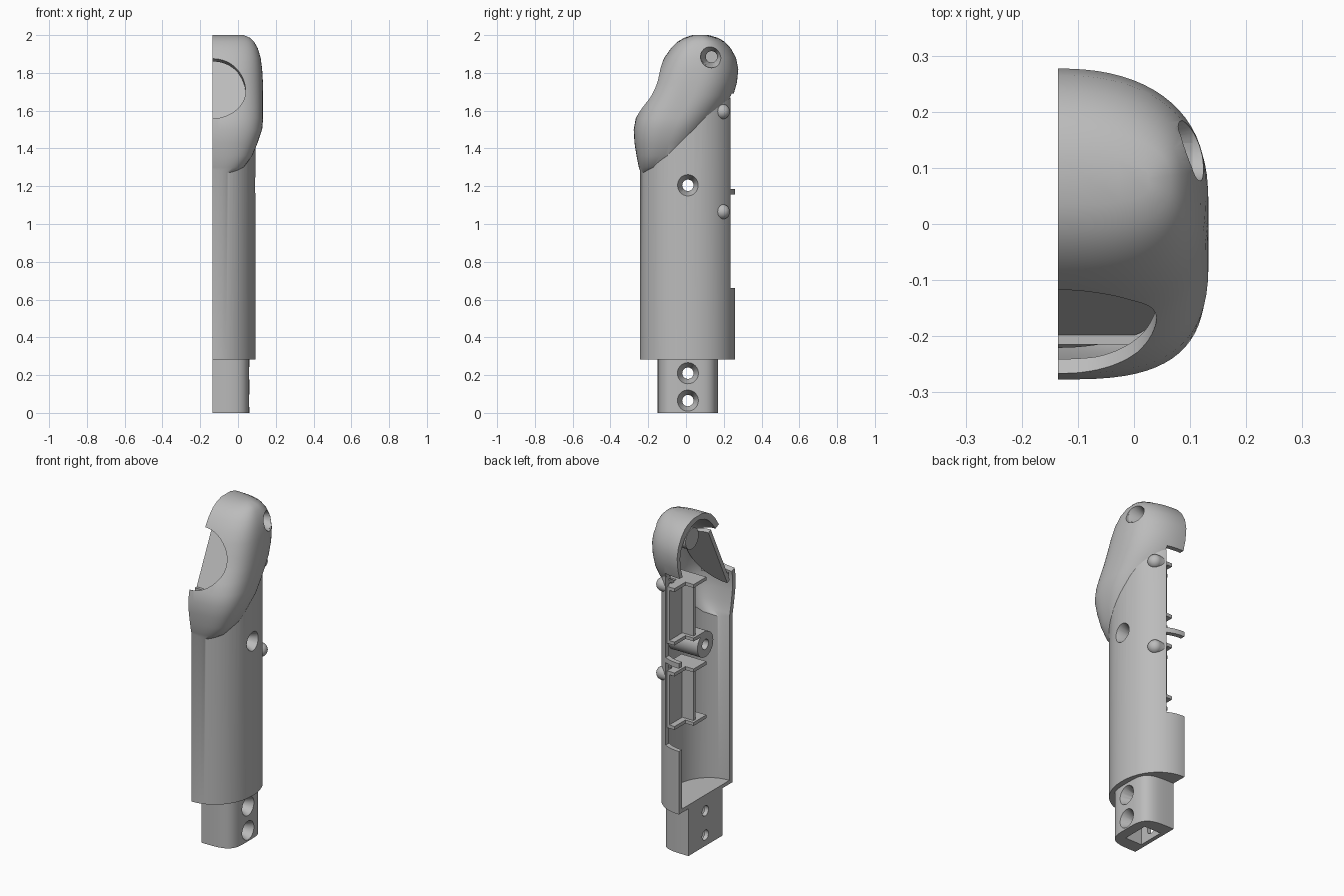
import bpy, bmesh, math
from mathutils import Vector, Matrix

if "Cube" in bpy.data.objects:
    bpy.data.objects.remove(bpy.data.objects["Cube"], do_unlink=True)

SPLIT = -0.135   # plane where the two halves of the handle meet
WALL = 0.028

grey = bpy.data.materials.new("light_grey_plastic")
grey.use_nodes = True
grey.diffuse_color = (0.5, 0.5, 0.5, 1)
grey.node_tree.nodes["Principled BSDF"].inputs["Base Color"].default_value = (0.5, 0.5, 0.5, 1)


def finish(name, bm):
    bmesh.ops.recalc_face_normals(bm, faces=bm.faces)
    mesh = bpy.data.meshes.new(name)
    bm.to_mesh(mesh)
    bm.free()
    mesh.materials.append(grey)
    ob = bpy.data.objects.new(name, mesh)
    bpy.context.collection.objects.link(ob)
    return ob


def box(name, x, y, z):
    bm = bmesh.new()
    bmesh.ops.create_cube(bm, size=1)
    for v in bm.verts:
        v.co = [r[0] + (c + 0.5) * (r[1] - r[0]) for r, c in zip((x, y, z), v.co)]
    return finish(name, bm)


def rod(name, start, end, r1, r2=None, sides=40):
    """Cylinder or cone between two points."""
    a, b = Vector(start), Vector(end)
    bm = bmesh.new()
    turn = (b - a).to_track_quat('Z', 'Y').to_matrix().to_4x4()
    bmesh.ops.create_cone(bm, cap_ends=True, segments=sides, radius1=r1,
                          radius2=r1 if r2 is None else r2, depth=(b - a).length,
                          matrix=Matrix.Translation((a + b) / 2) @ turn)
    return finish(name, bm)


def ring(ymin, ymax, xmax, front, back, sides=72):
    """Closed superellipse, symmetric about the split plane."""
    pts = []
    for i in range(sides):
        t = math.tau * (i + 0.5) / sides
        c, s = math.cos(t), math.sin(t)
        n = front if s < 0 else back
        px = math.copysign(abs(c) ** (2 / n), c) * (xmax - SPLIT)
        py = math.copysign(abs(s) ** (2 / n), s) * (ymax - ymin) / 2
        pts.append((SPLIT + px, (ymin + ymax) / 2 + py))
    return pts


def loft(name, rings):
    bm = bmesh.new()
    rows = [[bm.verts.new(p) for p in r] for r in rings]
    for a, b in zip(rows, rows[1:]):
        for i in range(len(a)):
            j = (i + 1) % len(a)
            bm.faces.new((a[i], a[j], b[j], b[i]))
    bm.faces.new(rows[0])
    bm.faces.new(rows[-1])
    return finish(name, bm)


def boolean(ob, other, op):
    mod = ob.modifiers.new("cut", 'BOOLEAN')
    mod.operation, mod.object, mod.solver = op, other, 'EXACT'
    bpy.context.view_layer.objects.active = ob
    bpy.ops.object.modifier_apply(modifier=mod.name)
    bpy.data.objects.remove(other, do_unlink=True)


def tube(inset, bottom):
    pts = ring(-0.245 + inset, 0.26 - inset, 0.093 - inset, 2.1, 2.1)
    return loft("tube", [[(x, y, bottom) for x, y in pts],
                         [(x, y, 1.295 + 0.78 * (y + 0.245)) for x, y in pts]])


# Head sections: height, front, back, side
HEAD = [(1.26, -.235, -.12, -.04), (1.30, -.25, -.05, .03), (1.36, -.262, .02, .075),
        (1.43, -.273, .07, .104), (1.50, -.277, .125, .128), (1.56, -.266, .17, .133),
        (1.62, -.24, .215, .133), (1.68, -.205, .25, .133), (1.75, -.172, .27, .132),
        (1.82, -.145, .277, .128), (1.88, -.115, .265, .12), (1.93, -.08, .237, .105),
        (1.965, -.045, .205, .085), (1.985, -.01, .17, .065), (2.0, .035, .12, .03)]


def head(inset):
    rows = []
    for z, f, b, s in HEAD:
        z -= inset * max(0, min(1, (z - 1.7) / 0.25))
        pts = ring(f + inset, b - inset, s - inset, 3.0, 2.3)
        rows.append([(x, y, z) for x, y in pts])
    return loft("head", rows)


def body(inset, bottom):
    ob = tube(inset, bottom)
    boolean(ob, head(inset), 'UNION')
    return ob


# Hollow outer shell with the tenon at the bottom
shell = body(0, 0.283)
shell.name = "handle_half_shell"
boolean(shell, body(WALL, 0.305), 'DIFFERENCE')
pts = ring(-0.15, 0.17, 0.06, 4, 4)
boolean(shell, loft("tenon", [[(x, y, z) for x, y in pts] for z in (0, 0.295)]), 'UNION')
boolean(shell, box("pocket", (-0.11, 0.0), (-0.07, 0.09), (-0.1, 0.25)), 'DIFFERENCE')

# Round slanted opening in the front of the head
axis = Vector((0, -0.9, 0.436)).normalized()
mid = Vector((SPLIT, -0.188, 1.715))
boolean(shell, rod("opening", mid - axis * 0.055, mid + axis * 0.2, 0.175, sides=80), 'DIFFERENCE')

# Rear button windows, leaving a bridge between them
for low, high in ((0.66, 1.155), (1.185, 1.69)):
    boolean(shell, box("window", (-0.3, -0.03), (0.1, 0.4), (low, high)), 'DIFFERENCE')

# Slanted backing panel and the two screw bosses, trimmed to the shell
panel = rod("panel", mid - axis * 0.088, mid - axis * 0.063, 0.205, sides=80)
boolean(panel, body(0.012, 0.29), 'INTERSECT')
boolean(shell, panel, 'UNION')
for y, z, r in ((0.01, 1.205, 0.075), (0.135, 1.885, 0.062)):
    boss = rod("boss", (-0.3, y, z), (0.09, y, z), r)
    boolean(boss, body(0.012, 0.29), 'INTERSECT')
    boolean(shell, boss, 'UNION')

# Countersunk screw holes: y, z, outer surface x
for y, z, x in ((0.01, 1.205, 0.092), (0.135, 1.885, 0.1), (0.01, 0.21, 0.06), (0.01, 0.065, 0.06)):
    boolean(shell, rod("hole", (-0.4, y, z), (0.3, y, z), 0.03), 'DIFFERENCE')
    boolean(shell, rod("sink", (x - 0.06, y, z), (x + 0.005, y, z), 0.03, 0.058), 'DIFFERENCE')
    boolean(shell, rod("bore", (x + 0.004, y, z), (x + 0.1, y, z), 0.058), 'DIFFERENCE')

# Keep one half
boolean(shell, box("other_half", (-1, SPLIT), (-1, 1), (-1, 3)), 'DIFFERENCE')
parts = [shell]

# Ledge under the slanted panel
parts.append(box("panel_ledge", (SPLIT, 0.03), (-0.215, -0.185), (1.53, 1.55)))

# Switch brackets: two stepped shelves, a back plate and a side plate each
for label, low, high in (("lower", 0.76, 1.10), ("upper", 1.265, 1.605)):
    for end, z in (("bottom", low), ("top", high - 0.02)):
        parts.append(box(f"{label}_bracket_{end}_shelf", (SPLIT, 0.03), (0.0, 0.12), (z, z + 0.02)))
        parts.append(box(f"{label}_bracket_{end}_tab", (-0.08, -0.02), (0.11, 0.222), (z, z + 0.02)))
    parts.append(box(f"{label}_bracket_back", (-0.12, 0.03), (0.08, 0.1), (low, high)))
    parts.append(box(f"{label}_bracket_side", (-0.045, -0.025), (0.09, 0.222), (low, high)))

# Domed pin sockets beside the windows
for label, z in (("lower", 1.065), ("upper", 1.595)):
    bm = bmesh.new()
    bmesh.ops.create_uvsphere(bm, u_segments=32, v_segments=16, radius=0.04,
                              matrix=Matrix.Translation((0.014, 0.192, z)))
    pin = finish(f"{label}_pin_socket", bm)
    boolean(pin, rod("sleeve", (-0.03, 0.192, z), (0.014, 0.192, z), 0.0395), 'UNION')
    boolean(pin, rod("bore", (-0.1, 0.192, z), (0.01, 0.192, z), 0.02), 'DIFFERENCE')
    parts.append(pin)

# Smooth shading with sharp edges kept
bpy.ops.object.select_all(action='DESELECT')
for ob in parts:
    ob.select_set(True)
bpy.context.view_layer.objects.active = shell
bpy.ops.object.shade_smooth_by_angle(angle=math.radians(32))
